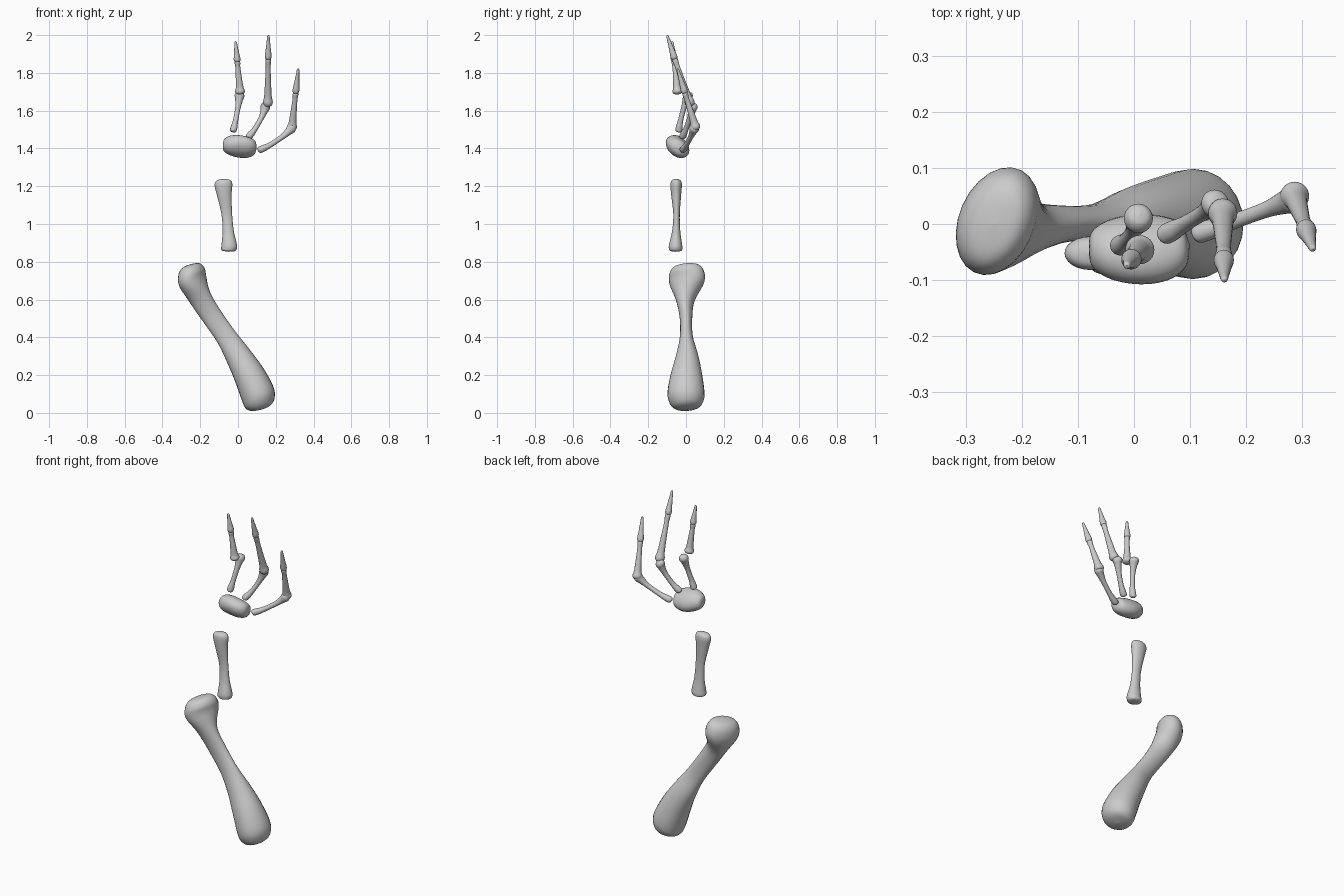
import bpy, bmesh, math
from mathutils import Vector

SIDES, STEPS = 24, 5


def spline(rows, steps=STEPS):
    """Smoothly interpolate rows of numbers (Catmull-Rom)."""
    out = []
    n = len(rows)
    for i in range(n - 1):
        p = [rows[max(0, min(n - 1, i + k))] for k in (-1, 0, 1, 2)]
        for s in range(steps):
            t = s / steps
            out.append([0.5 * (2 * b + (c - a) * t + (2 * a - 5 * b + 4 * c - d) * t * t
                               + (3 * b - a - 3 * c + d) * t ** 3) for a, b, c, d in zip(*p)])
    out.append(list(rows[-1]))
    return out


def loft(name, stations):
    """Stations: x, y, z, half width, half depth, twist in degrees."""
    rows = spline(stations)
    coarse = [Vector(s[:3]) for s in stations]
    bm = bmesh.new()
    rings = []
    # ring direction follows the bone's overall run, blended along its length
    whole = (coarse[-1] - coarse[0]).normalized()
    for i, (x, y, z, ru, rv, tw) in enumerate(rows):
        lo, hi = max(0, i - 6), min(len(rows) - 1, i + 6)
        t = (Vector(rows[hi][:3]) - Vector(rows[lo][:3])).normalized()
        t = (t + whole).normalized()
        v = Vector((0, 1, 0))
        v = (v - t * v.dot(t)).normalized()
        u = v.cross(t)
        a = math.radians(tw)
        v2 = v * math.cos(a) + u * math.sin(a)
        u2 = u * math.cos(a) - v * math.sin(a)
        ru, rv = max(ru, 0.001), max(rv, 0.001)
        c = Vector((x, y, z))
        rings.append([bm.verts.new(c + u2 * ru * math.cos(k * math.tau / SIDES)
                                   + v2 * rv * math.sin(k * math.tau / SIDES))
                      for k in range(SIDES)])
    for r0, r1 in zip(rings, rings[1:]):
        for k in range(SIDES):
            j = (k + 1) % SIDES
            bm.faces.new((r0[k], r0[j], r1[j], r1[k]))
    bm.faces.new(rings[0])
    bm.faces.new(rings[-1])
    bmesh.ops.recalc_face_normals(bm, faces=bm.faces)
    for f in bm.faces:
        f.smooth = True
    me = bpy.data.meshes.new(name)
    bm.to_mesh(me)
    bm.free()
    ob = bpy.data.objects.new(name, me)
    bpy.context.collection.objects.link(ob)
    return ob


def small_bone(name, a, b, profile, bow=(0, 0, 0)):
    """Straight or bowed finger bone; profile is (position, radius) pairs."""
    a, b, bow = Vector(a), Vector(b), Vector(bow)
    loft(name, [(*(a.lerp(b, t) + bow * 4 * t * (1 - t)), r, r, 0) for t, r in profile])


# upper arm bone
loft("upper_arm_bone", [
    (-.250, .000, .788, .000, .000, -25),
    (-.250, .000, .779, .044, .065, -25),
    (-.247, .003, .745, .068, .095, -25),
    (-.237, .005, .690, .070, .097, -25),
    (-.195, -.004, .600, .060, .050, -12),
    (-.130, .000, .500, .055, .033, 0),
    (-.060, .002, .400, .056, .035, 0),
    (.003, .006, .300, .069, .060, 0),
    (.060, .002, .200, .083, .084, 0),
    (.103, .000, .105, .091, .098, 0),
    (.116, .002, .055, .083, .088, 0),
    (.120, .006, .026, .055, .060, 0),
    (.120, .008, .016, .000, .000, 0)])

# forearm bone
loft("forearm_bone", [
    (-.078, -.052, 1.239, .000, .000, 0),
    (-.078, -.052, 1.232, .035, .022, 0),
    (-.077, -.052, 1.208, .047, .030, 0),
    (-.072, -.052, 1.150, .038, .026, 0),
    (-.059, -.050, 1.050, .028, .017, 0),
    (-.052, -.052, .960, .030, .022, 0),
    (-.047, -.055, .895, .040, .034, 0),
    (-.047, -.055, .872, .042, .036, 0),
    (-.050, -.055, .858, .034, .030, 0),
    (-.050, -.055, .853, .000, .000, 0)])

# wrist
loft("wrist_bone", [
    (-.080, -.045, 1.420, .000, .000, 40),
    (-.075, -.045, 1.420, .028, .032, 40),
    (-.045, -.046, 1.418, .046, .056, 40),
    (.005, -.045, 1.411, .050, .070, 40),
    (.055, -.043, 1.404, .046, .064, 40),
    (.088, -.038, 1.402, .032, .042, 40),
    (.099, -.036, 1.402, .000, .000, 40)])

# fingers: palm bone start and end, bow, then finger base, joint and tip
fingers = {
    "inner": ((-.028, -.040, 1.485), (.010, .018, 1.700), (.004, -.008, -.004),
              (.012, -.044, 1.685), (-.004, -.062, 1.865), (-.013, -.074, 1.968)),
    "middle": ((.050, -.022, 1.455), (.150, .040, 1.640), (.012, .004, -.008),
               (.158, .028, 1.620), (.160, -.062, 1.880), (.161, -.100, 2.000)),
    "outer": ((.105, -.020, 1.388), (.296, .050, 1.522), (.012, .002, -.010),
              (.284, .056, 1.495), (.306, -.008, 1.700), (.319, -.045, 1.824)),
}
PALM = [(0, 0), (.03, .016), (.12, .018), (.3, .014), (.6, .014), (.8, .020), (.91, .026), (.98, .018), (1, 0)]
SHAFT = [(0, 0), (.03, .019), (.1, .026), (.22, .020), (.5, .016), (.8, .013), (.93, .015), (.99, .012), (1, 0)]
CLAW = [(0, 0), (.04, .013), (.15, .018), (.4, .014), (.75, .009), (.96, .006), (1, 0)]
for which, (p0, p1, bow, f0, f1, f2) in fingers.items():
    small_bone(which + "_palm_bone", p0, p1, PALM, bow)
    small_bone(which + "_finger_bone", f0, f1, SHAFT)
    small_bone(which + "_fingertip_bone", Vector(f1) - (Vector(f2) - Vector(f1)) * .1, f2, CLAW)
